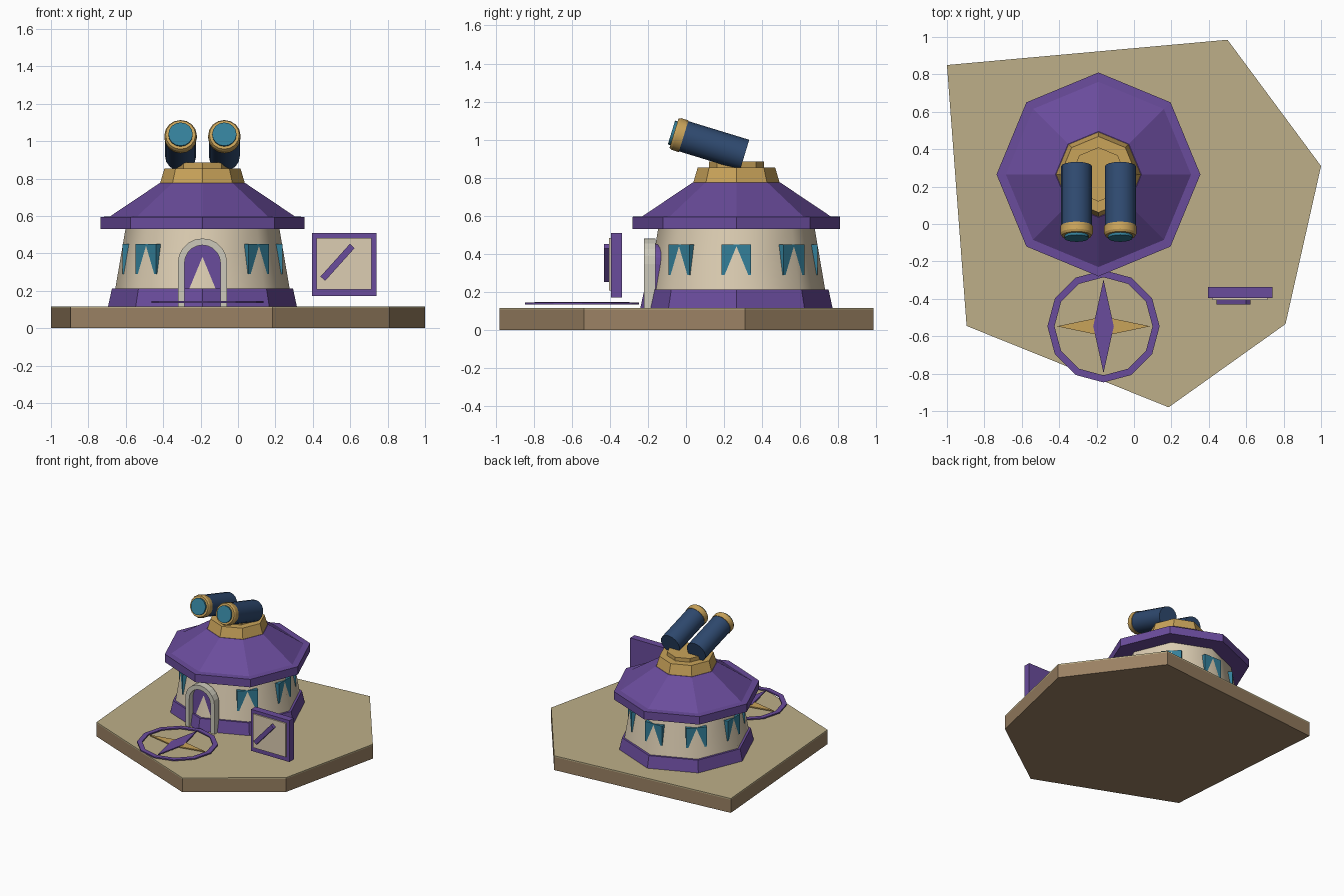
import bpy, bmesh
from math import sin, cos, pi, radians
from mathutils import Matrix, Vector

if "Cube" in bpy.data.objects:
    bpy.data.objects.remove(bpy.data.objects["Cube"])


def material(name, hexcode):
    m = bpy.data.materials.new(name)
    rgb = [int(hexcode[i:i + 2], 16) / 255 for i in (0, 2, 4)]
    m.diffuse_color = [((c + 0.055) / 1.055) ** 2.4 for c in rgb] + [1]
    m.use_nodes = True
    m.node_tree.nodes["Principled BSDF"].inputs["Base Color"].default_value = m.diffuse_color
    return m


SAND = material("sand", "BDAF88")
EARTH = material("earth", "9A8163")
PURPLE = material("purple", "6A4C9C")
PLASTER = material("plaster", "DCCDB2")
GOLD = material("gold", "C9A35A")
TEAL = material("teal", "34809A")
NAVY = material("navy", "2F4A70")
STONE = material("stone", "CCC9BA")
CX, CY = -0.19, 0.265


def finish(name, bm, mat, smooth=0):
    bmesh.ops.recalc_face_normals(bm, faces=bm.faces)
    me = bpy.data.meshes.new(name)
    bm.to_mesh(me)
    bm.free()
    me.materials.append(mat)
    ob = bpy.data.objects.new(name, me)
    bpy.context.collection.objects.link(ob)
    if smooth:
        bpy.ops.object.select_all(action='DESELECT')
        ob.select_set(True)
        bpy.context.view_layer.objects.active = ob
        bpy.ops.object.shade_smooth_by_angle(angle=radians(smooth))
    return ob


def lathe(name, profile, sides, mat, matrix, smooth=0, closed=False):
    """Revolve (radius, height) points; capped, or a closed ring section."""
    bm = bmesh.new()
    rings = [[bm.verts.new(matrix @ Vector((r * cos(2 * pi * i / sides),
                                            r * sin(2 * pi * i / sides), h)))
              for i in range(sides)] for r, h in profile]
    pairs = list(zip(rings, rings[1:]))
    if closed:
        pairs.append((rings[-1], rings[0]))
    else:
        bm.faces.new(rings[0])
        bm.faces.new(rings[-1])
    for a, b in pairs:
        for i in range(sides):
            j = (i + 1) % sides
            bm.faces.new((a[i], a[j], b[j], b[i]))
    return finish(name, bm, mat, smooth)


def extrude(name, outline, direction, mat):
    """Solid made by sweeping a planar outline along a vector."""
    bm = bmesh.new()
    face = bm.faces.new([bm.verts.new(p) for p in outline])
    out = bmesh.ops.extrude_face_region(bm, geom=[face], use_keep_orig=True)
    verts = [g for g in out["geom"] if isinstance(g, bmesh.types.BMVert)]
    bmesh.ops.translate(bm, verts=verts, vec=direction)
    return finish(name, bm, mat)


def box(name, size, matrix, mat):
    bm = bmesh.new()
    bmesh.ops.create_cube(bm, size=1, matrix=matrix @ Matrix.Diagonal((*size, 1)))
    return finish(name, bm, mat)


# Irregular ground slab
plot = [(-1, .85), (.5, .985), (1, .31), (.81, -.535), (.185, -.98), (-.895, -.545)]
extrude("ground_slab", [(x, y, 0) for x, y in plot], (0, 0, .107), EARTH)
extrude("ground_top", [(x, y, .107) for x, y in plot], (0, 0, .01), SAND)

# Octagonal building, stacked from the bottom
hub = Matrix.Translation((CX, CY, 0))
lathe("base_band", [(.505, .115), (.484, .212)], 8, PURPLE, hub)
lathe("wall", [(.468, .2), (.41, .54)], 8, PLASTER, hub, 50)
lathe("roof", [(.545, .53), (.545, .595), (.495, .597), (.23, .775)], 8, PURPLE, hub)
lathe("roof_collar", [(.228, .77), (.203, .855)], 8, GOLD, hub)
lathe("pivot_plate", [(.145, .85), (.145, .885)], 8, GOLD, hub)

# Windows: upright panels with the wall corners poking through
for k in range(8):
    if k != 6:
        place = hub @ Matrix.Rotation(k * pi / 4, 4, 'Z') @ Matrix.Translation((.407, 0, .37))
        box(f"window_{k}", (.04, .155, .16), place, TEAL)


# Arched doorway
def arch(r, y, spring=.348, n=10):
    pts = [(CX + r, y, .115)]
    pts += [(CX + r * cos(pi * i / n), y, spring + r * sin(pi * i / n)) for i in range(n + 1)]
    return pts + [(CX - r, y, .115)]


extrude("door", arch(.105, -.172), (0, .04, 0), PURPLE)
bm = bmesh.new()
loops = [[bm.verts.new(p) for p in arch(r, y)]
         for r, y in ((.132, -.22), (.096, -.22), (.096, -.16), (.132, -.16))]
for a, b in zip(loops, loops[1:] + loops[:1]):
    for i in range(len(a) - 1):
        bm.faces.new((a[i], a[i + 1], b[i + 1], b[i]))
for end in (0, -1):
    bm.faces.new([l[end] for l in loops])
finish("door_arch", bm, STONE)

# Twin telescope barrels, tilted up toward the front
for side, x in (("left", -.307), ("right", -.073)):
    axis = Matrix.Translation((x, .308, .92)) @ Matrix.Rotation(radians(73), 4, 'X')
    lathe(f"{side}_barrel", [(.083, 0), (.083, .345)], 16, NAVY, axis, 40)
    lathe(f"{side}_rim", [(.087, .335), (.087, .375), (.08, .388)], 16, GOLD, axis, 25)
    lathe(f"{side}_lens", [(.065, .38), (.065, .402)], 16, TEAL, axis, 40)

# Compass lying in front of the door
rose = Matrix.Translation((-.163, -.547, 0))
lathe("compass_ring", [(.3, .135), (.3, .145), (.262, .145), (.262, .135)], 12, PURPLE, rose,
      closed=True)
for name, a, b, z, mat in (("compass_cross_needle", .25, .052, .134, GOLD),
                           ("compass_main_needle", .055, .25, .137, PURPLE)):
    extrude(name, [rose @ Vector(p) for p in ((a, 0, z), (0, b, z), (-a, 0, z), (0, -b, z))],
            (0, 0, .009), mat)

# Square sign with a diagonal bar
box("sign_frame", (.345, .057, .338), Matrix.Translation((.567, -.366, .34)), PURPLE)
box("sign_panel", (.295, .02, .275), Matrix.Translation((.567, -.395, .345)), PLASTER)
box("sign_bar", (.235, .028, .034),
    Matrix.Translation((.532, -.417, .352)) @ Matrix.Rotation(radians(-48), 4, 'Y'), PURPLE)
